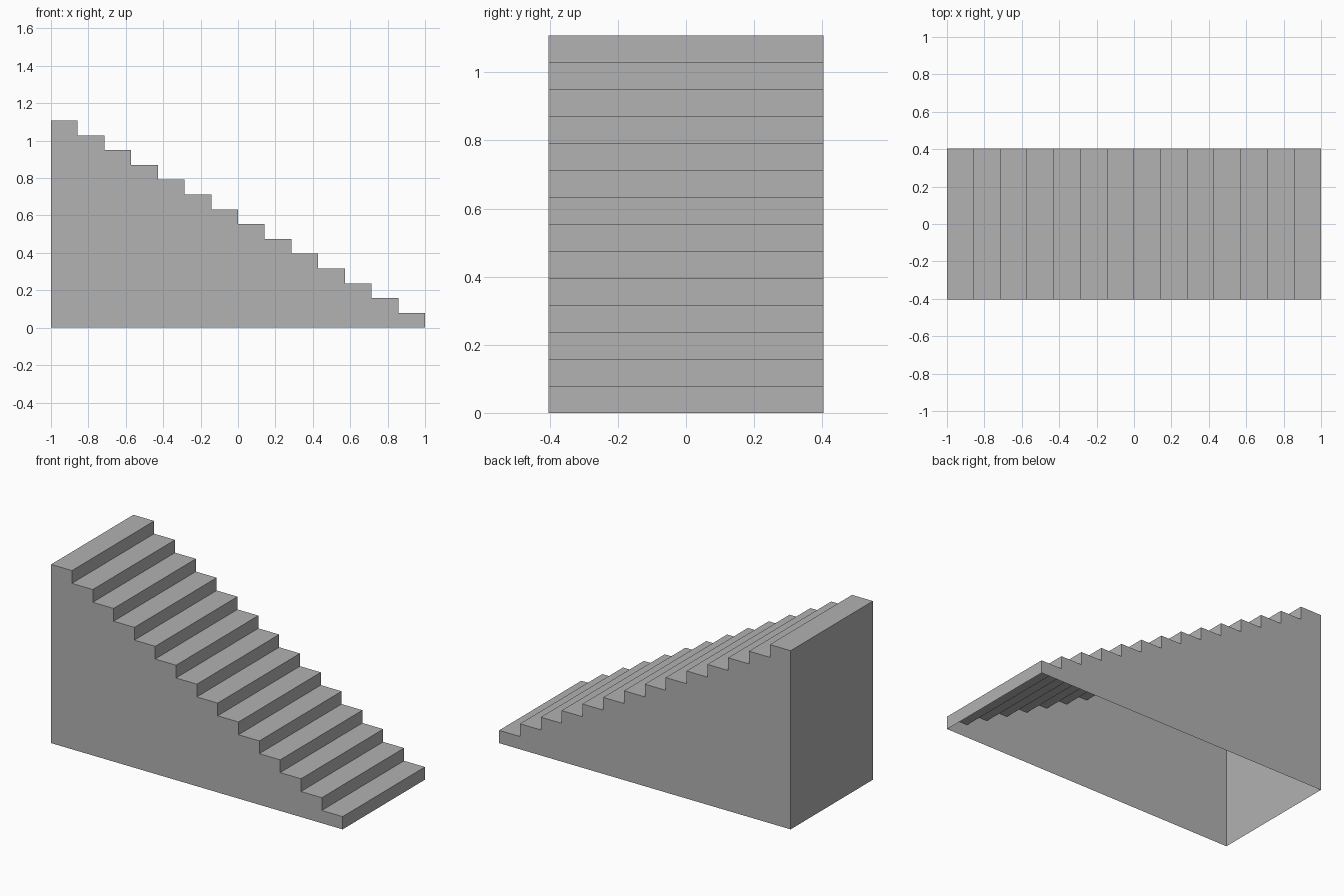
import bpy
import bmesh

STEPS = 14
LENGTH, WIDTH, HEIGHT = 2.0, 0.806, 1.108
RUN, RISE = LENGTH / STEPS, HEIGHT / STEPS

cube = bpy.data.objects.get("Cube")
if cube:
    bpy.data.objects.remove(cube, do_unlink=True)

# Plain grey material
grey = bpy.data.materials.new("grey")
grey.use_nodes = True
color = (0.445, 0.445, 0.445, 1)
grey.diffuse_color = color
grey.node_tree.nodes["Principled BSDF"].inputs["Base Color"].default_value = color

# Stepped profile, from the foot of the stairs up to the tall end
profile = [(LENGTH / 2, 0)]
for i in range(STEPS):
    x, z = LENGTH / 2 - i * RUN, (i + 1) * RISE
    profile += [(x, z), (x - RUN, z)]
profile.append((-LENGTH / 2, 0))

bm = bmesh.new()
front = [bm.verts.new((x, -WIDTH / 2, z)) for x, z in profile]
back = [bm.verts.new((x, WIDTH / 2, z)) for x, z in profile]

# Side walls
bm.faces.new(front)
bm.faces.new(back)

# Risers, treads and tall end wall; the underside stays open
for i in range(len(profile) - 1):
    bm.faces.new((front[i], front[i + 1], back[i + 1], back[i]))
bmesh.ops.recalc_face_normals(bm, faces=bm.faces)

# Make sure the shell faces outward
bm.faces.ensure_lookup_table()
if bm.faces[0].normal.y > 0:
    bmesh.ops.reverse_faces(bm, faces=bm.faces)

mesh = bpy.data.meshes.new("staircase")
bm.to_mesh(mesh)
bm.free()
mesh.materials.append(grey)
staircase = bpy.data.objects.new("staircase", mesh)
bpy.context.collection.objects.link(staircase)
